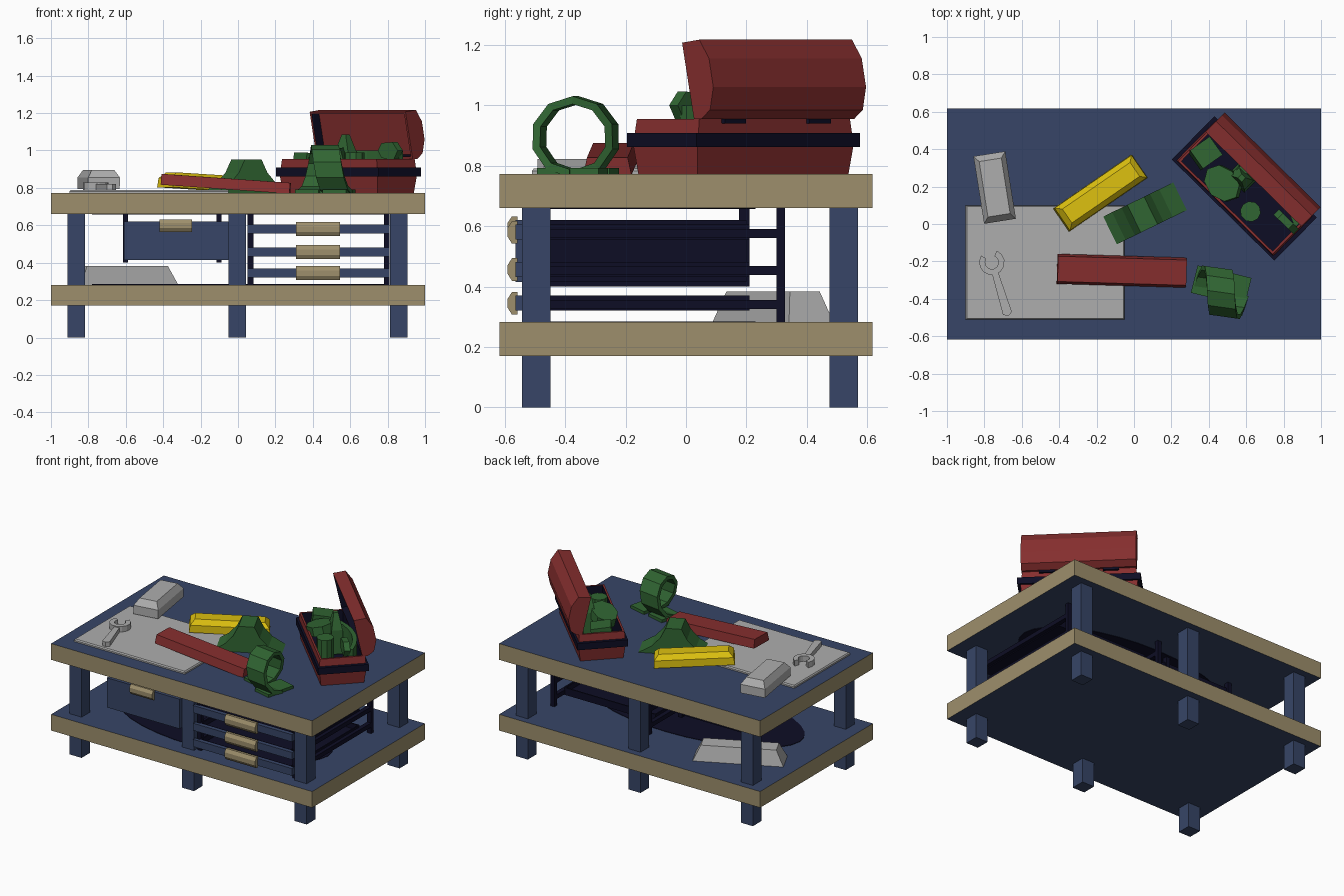
import bpy, bmesh, math
from mathutils import Matrix, Vector

if "Cube" in bpy.data.objects:
    bpy.data.objects.remove(bpy.data.objects["Cube"])

def material(name, rgb):
    m = bpy.data.materials.new(name)
    m.diffuse_color = (*rgb, 1)
    m.use_nodes = True
    m.node_tree.nodes["Principled BSDF"].inputs["Base Color"].default_value = m.diffuse_color
    return m

NAVY = material("navy", (.038, .06, .135))
DARK = material("dark_navy", (.004, .004, .018))
TAN = material("tan", (.34, .275, .15))
GREY = material("light_grey", (.42, .42, .42))
RED = material("red", (.24, .028, .028))
GREEN = material("green", (.03, .13, .032))
YELLOW = material("yellow", (.72, .53, .005))

def place(x=0, y=0, z=0, rot=0, tilt=0, roll=0):
    return (Matrix.Translation((x, y, z)) @ Matrix.Rotation(math.radians(rot), 4, 'Z')
            @ Matrix.Rotation(math.radians(tilt), 4, 'Y') @ Matrix.Rotation(math.radians(roll), 4, 'X'))

def build(name, verts, faces, mats, mat4=None, rule=None, edit=None):
    bm = bmesh.new()
    vs = [bm.verts.new(v) for v in verts]
    for f in faces:
        bm.faces.new([vs[i] for i in f])
    bmesh.ops.recalc_face_normals(bm, faces=bm.faces)
    bm.normal_update()
    if rule:
        for f in bm.faces:
            f.material_index = rule(f)
    if edit:
        edit(bm)
    if mat4:
        bm.transform(mat4)
    me = bpy.data.meshes.new(name)
    bm.to_mesh(me)
    bm.free()
    for m in (mats if isinstance(mats, list) else [mats]):
        me.materials.append(m)
    ob = bpy.data.objects.new(name, me)
    bpy.context.collection.objects.link(ob)
    return ob

def loft(name, rings, mats, mat4=None, **kw):
    """Skin equal-length rings of points and cap both ends."""
    n = len(rings[0])
    verts = [p for r in rings for p in r]
    faces = [tuple(range(n)), tuple(range(len(verts) - n, len(verts)))]
    for k in range(len(rings) - 1):
        for i in range(n):
            j = (i + 1) % n
            faces.append((k*n + i, k*n + j, k*n + n + j, k*n + n + i))
    return build(name, verts, faces, mats, mat4, **kw)

def rect(l, w, z):
    return [(-l/2, -w/2, z), (l/2, -w/2, z), (l/2, w/2, z), (-l/2, w/2, z)]

def box(name, x0, x1, y0, y1, z0, z1, mats, **kw):
    return loft(name, [rect(x1-x0, y1-y0, z0), rect(x1-x0, y1-y0, z1)], mats,
                place((x0+x1)/2, (y0+y1)/2), **kw)

def bar(name, sections, mats, mat4, **kw):
    """Stack of (length, width, z) rectangles."""
    return loft(name, [rect(*s) for s in sections], mats, mat4, **kw)

def prism(name, profile, width, mats, mat4, **kw):
    """Profile in local x-z, extruded along local y."""
    return loft(name, [[(a, s*width/2, b) for a, b in profile] for s in (-1, 1)], mats, mat4, **kw)

def plate(name, outline, z0, z1, mats, mat4):
    return loft(name, [[(a, b, z) for a, b in outline] for z in (z0, z1)], mats, mat4)

def circle(rx, ry, n):
    return [(rx*math.cos(2*math.pi*i/n), ry*math.sin(2*math.pi*i/n)) for i in range(n)]

def recess(direction, inset, depth, wall, floor):
    """Sink a pocket in the face that points along direction."""
    def edit(bm):
        d = Vector(direction)
        f = max(bm.faces, key=lambda g: g.normal.dot(d))
        bmesh.ops.inset_region(bm, faces=[f], thickness=inset)
        n = f.normal.copy()
        new = bmesh.ops.extrude_discrete_faces(bm, faces=[f])['faces'][0]
        for v in new.verts:
            v.co -= n*depth
        for e in new.edges:
            for g in e.link_faces:
                g.material_index = wall
        new.material_index = floor
    return edit

# Bench: two slabs with tan edges, six legs
flat = lambda f: 0 if abs(f.normal.z) > .5 else 1
for name, z in (("table_top", .66), ("lower_shelf", .17)):
    box(name, -1, 1, -.617, .617, z, z + .112, [NAVY, TAN], rule=flat)
for x in (-.865, -.004, .86):
    for y in (-.495, .522):
        box("leg", x-.046, x+.046, y-.047, y+.047, 0, .665, NAVY)
# Dark oval patches between the slabs
for name, z in (("shelf_dark_patch", .281), ("underside_dark_patch", .657)):
    plate(name, circle(.78, .36, 32), z, z + .004, DARK, place(0, -.13))

# Drawers
def handle(x0, x1, z0, z1):
    h = (z1 - z0)/2
    prism("drawer_handle", [(0, -h), (-.018, -h), (-.032, -h*.4), (-.032, h*.4), (-.018, h), (0, h)],
          x1 - x0, TAN, place((x0+x1)/2, -.558, (z0+z1)/2) @ Matrix.Rotation(0, 4, 'Z')
          @ Matrix(((0, 1, 0, 0), (1, 0, 0, 0), (0, 0, 1, 0), (0, 0, 0, 1))))

box("large_drawer_front", -.61, -.052, -.565, -.54, .415, .62, NAVY)
box("large_drawer_body", -.585, -.075, -.54, .2, .415, .62, DARK,
    edit=recess((0, 0, 1), .015, .18, 0, 0))
handle(-.42, -.245, .565, .632)
for x in (-.615, -.115):
    for y in (-.52, .175):
        box("large_drawer_hanger", x, x+.028, y, y+.035, .4, .662, DARK)
    box("large_drawer_runner", x, x+.028, -.52, .21, .4, .418, DARK)
for z in (.32, .432, .555):
    box("slim_drawer_front", .05, .81, -.565, -.54, z, z+.05, NAVY)
    box("slim_drawer_tray", .085, .785, -.54, .21, z, z+.05, DARK,
        edit=recess((0, 0, 1), .012, .035, 0, 0))
    handle(.31, .545, z-.013, z+.062)
    for x in (.052, .78):
        box("slim_drawer_runner", x, x+.03, -.5, .32, z+.006, z+.036, DARK)
for x in (.052, .78):
    for y in (-.52, .3):
        box("slim_drawer_post", x, x+.03, y, y+.028, .275, .662, DARK)

# Grey tray on shelf, mat and block on top
bar("shelf_block", [(.58, .165, .28), (.48, .11, .383)], GREY, place(-.615, .288, 0, 26))
bar("work_mat", [(.85, .61, .77), (.85, .61, .782), (.838, .598, .79)], GREY, place(-.475, -.205))
bar("grey_block_base", [(.27, .12, .77), (.27, .12, .81)], DARK, place(-.745, .195, 0, -81))
bar("grey_block", [(.365, .17, .795), (.365, .172, .855), (.3, .12, .897)], GREY,
    place(-.745, .195, 0, -81))

# Wrench
arc = [math.radians(-140 + 28*i) for i in range(11)]
head = ([(.068*math.cos(a), .068*math.sin(a)) for a in arc]
        + [(.036*math.cos(a), .036*math.sin(a)) for a in reversed(arc)])
spot = place(-.76, -.205, 0, -73)
plate("wrench_head", head, .788, .828, GREY, spot)
plate("wrench_handle", [(.05, -.017), (.285, -.025), (.3, 0), (.285, .025), (.05, .017)],
      .788, .822, GREY, spot)

# Loose bars
bar("yellow_bar", [(.51, .15, 0), (.5, .145, .05), (.44, .09, .082)], YELLOW,
    place(-.18, .165, .79, 34.5, 3))
bar("red_bar", [(.69, .16, -.03), (.69, .135, .028)], RED, place(-.065, -.25, .823, -1.7, 4))

# Green bell-shaped wedge
half = [(.225, 0), (.14, .05), (.085, .11), (.05, .18)]
prism("green_wedge", half + [(-a, b) for a, b in reversed(half)], .165, GREEN,
      place(.045, .05, .771, 26))

# Green coiled strap with flat ends
N = 10
verts, faces = [], []
for i in range(N + 1):
    a = -math.pi/2 + 2*math.pi*i/N
    shift = .075*(1 - 2*i/N)
    for r in (.134, .108):
        for s in (-.075, .075):
            verts.append((shift + s, -r*math.cos(a), r*math.sin(a)))
for i in range(N):
    p, q = 4*i, 4*i + 4
    for a, b in ((0, 1), (1, 3), (3, 2), (2, 0)):
        faces.append((p+a, p+b, q+b, q+a))
faces += [(0, 1, 3, 2), (4*N, 4*N+1, 4*N+3, 4*N+2)]
build("green_strap_loop", verts, faces, GREEN, place(.465, -.365, .87+.026, -8))
bar("strap_end_right", [(.13, .21, .77), (.13, .21, .792)], GREEN, place(.54, -.375, 0, -14))
bar("strap_end_left", [(.13, .15, .77), (.13, .15, .792)], GREEN, place(.385, -.31, 0, -14))

# Toolbox: tapered body, dark belt, open lid
CX, CY, ROT = .59, .19, -44.6
base = lambda u=0, v=0, z=0, rot=0, tilt=0, roll=0: place(CX, CY, 0, ROT) @ place(u, v, z, rot, tilt, roll)
bar("toolbox_body", [(.71, .275, .77), (.735, .3, .87), (.71, .29, .955)], [RED, DARK], base(),
    edit=recess((0, 0, 1), .018, .15, 1, 1))
for s in (-1, 1):
    bar("toolbox_belt_long", [(.77, .022, .862), (.77, .022, .908)], DARK, base(0, s*.151))
    bar("toolbox_belt_end", [(.022, .29, .862), (.022, .29, .908)], DARK, base(s*.374, 0))
    bar("toolbox_hinge", [(.1, .03, .94), (.1, .03, .965)], DARK, base(s*.2, .145))
lid = [(.125, .955), (.16, .955), (.2, .985), (.215, 1.06), (.195, 1.155), (.15, 1.217), (.07, 1.207)]
prism("toolbox_lid", lid, .72, [RED, DARK], place(CX, CY, 0, ROT + 90),
      edit=recess((-1, 0, -.23), .018, .055, 1, 0))

# Toolbox contents
bar("toolbox_green_block", [(.13, .12, -.08), (.13, .12, .03)], GREEN, base(-.28, -.01, .95, 80, 8))
plate("toolbox_green_disc", circle(.11, .085, 8), -.03, .03, GREEN, base(-.1, -.06, .96, 0, -12, 10))
bar("toolbox_green_spike", [(.13, .09, .82), (.11, .07, .98), (.03, .03, 1.085)], GREEN, base(-.05, .03))
plate("toolbox_green_cylinder", circle(.055, .055, 10), .81, .99, GREEN, base(.11, -.065))
top = [(-.22 + .44*i/6, .07 - .06*((i - 3)/3)**2) for i in range(7)]
plate("toolbox_green_curve", top + [(a, b - .03) for a, b in reversed(top)], .84, 1.0, GREEN,
      base(.12, .06))
prism("toolbox_green_grip", [(-.07, 0), (-.04, -.04), (.05, -.05), (.08, 0), (.04, .045), (-.04, .04)],
      .04, GREEN, base(.28, .03, 1.0))
